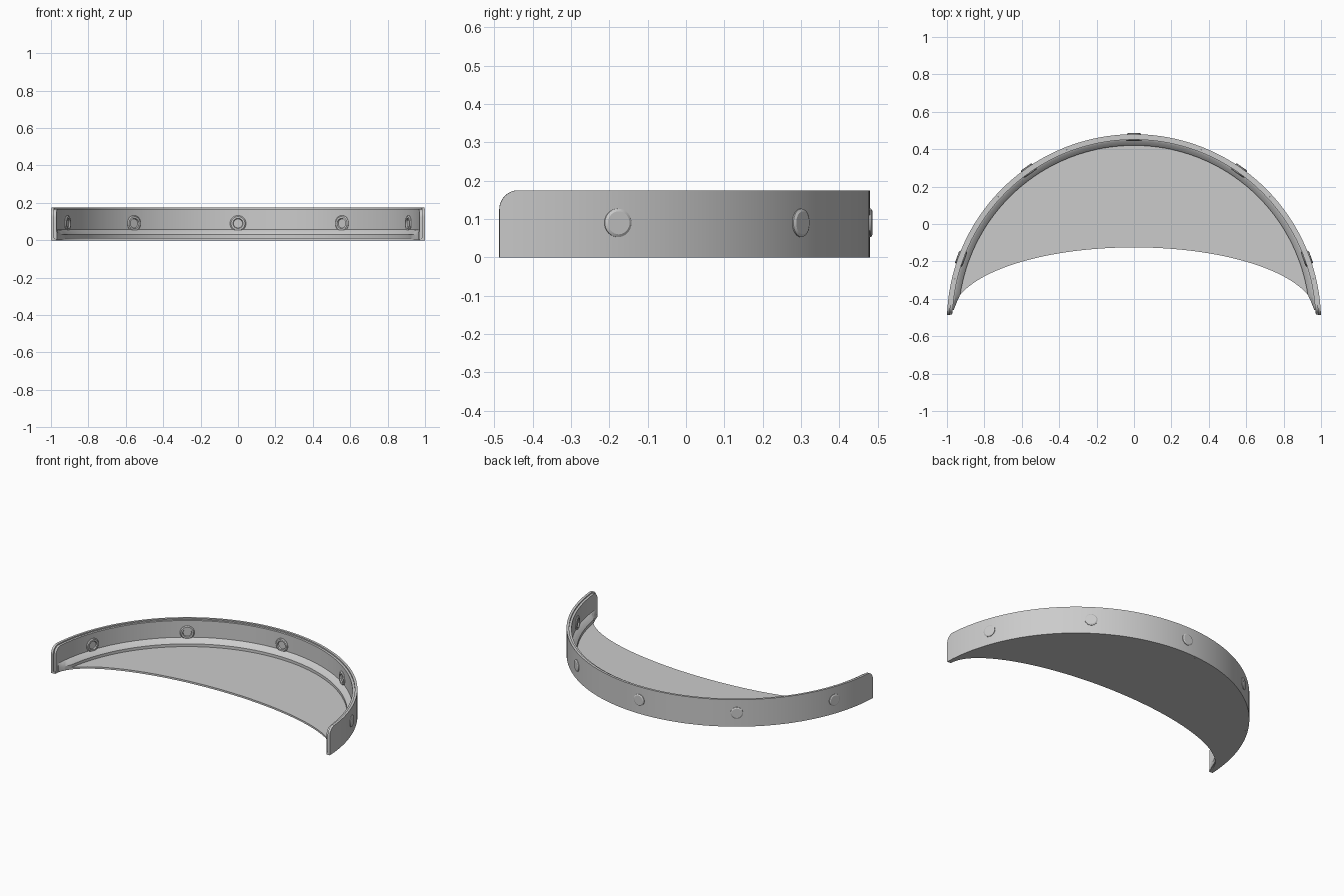
import bpy
import bmesh
from math import sin, cos, pi, radians, sqrt
from mathutils import Vector

if "Cube" in bpy.data.objects:
    bpy.data.objects.remove(bpy.data.objects["Cube"])

CENTRE_Y = -0.52      # centre of the wall's arc
HEIGHT = 0.175
END = radians(1.9)    # angle where the wall ends

grey = bpy.data.materials.new("plain grey")
grey.diffuse_color = (0.6, 0.6, 0.6, 1)
grey.use_nodes = True
grey.node_tree.nodes["Principled BSDF"].inputs["Base Color"].default_value = (0.6, 0.6, 0.6, 1)


def polar(r, a, z):
    return Vector((r * cos(a), CENTRE_Y + r * sin(a), z))


def loft(name, sections):
    """Skin closed sections with equal point counts and cap both ends."""
    bm = bmesh.new()
    rings = [[bm.verts.new(p) for p in s] for s in sections]
    n = len(rings[0])
    for a, b in zip(rings, rings[1:]):
        for i in range(n):
            j = (i + 1) % n
            bm.faces.new((a[i], a[j], b[j], b[i]))
    bm.faces.new(rings[0])
    bm.faces.new(rings[-1])
    bmesh.ops.recalc_face_normals(bm, faces=bm.faces)
    mesh = bpy.data.meshes.new(name)
    bm.to_mesh(mesh)
    bm.free()
    mesh.materials.append(grey)
    obj = bpy.data.objects.new(name, mesh)
    bpy.context.collection.objects.link(obj)
    bpy.ops.object.select_all(action='DESELECT')
    obj.select_set(True)
    bpy.context.view_layer.objects.active = obj
    bpy.ops.object.shade_smooth_by_angle(angle=radians(28))
    return obj


def stations(start, corner=0.05):
    """Angles along the arc, closely spaced around the rounded ends."""
    near = [start + corner * (1 - cos(i * pi / 16)) for i in range(9)]
    first = near[-1]
    middle = [first + (pi - 2 * first) * i / 80 for i in range(1, 80)]
    return near + middle + [pi - a for a in reversed(near)]


def band(name, inner, outer, start, top, bottom, corner):
    """Curved wall whose upper end corners are rounded."""
    sections = []
    for a in stations(start, corner):
        s = min(a, pi - a) - start
        d = max(0, corner - s)
        h = top - corner + sqrt(max(0, corner ** 2 - d ** 2))
        sections.append([polar(r, a, z) for r, z in
                         ((outer, bottom), (outer, h), (inner, h), (inner, bottom))])
    return loft(name, sections)


# Outer wall and the slightly lower lining inside it
band("outer_wall", 0.985, 1.0, END, HEIGHT, 0, 0.05)
band("inner_lining", 0.971, 0.985, END + 0.01, HEIGHT - 0.008, 0.005, 0.045)

# Sloped ledge at the foot of the wall, narrowing at both ends
sections = []
for a in stations(radians(3.5), 0.09):
    taper = min(1, (min(a, pi - a) - radians(3.5)) / 0.09)
    w = 0.006 + 0.026 * taper
    r = 0.972
    sections.append([polar(r, a, 0.005), polar(r, a, 0.059), polar(r - 0.3 * w, a, 0.055),
                     polar(r - w, a, 0.03), polar(r - w, a, 0.005)])
loft("foot_ledge", sections)

# Crescent floor with an elliptical front edge
sections = []
for i in range(97):
    t = i / 96
    a = END + (pi - 2 * END) * t
    e = pi * t
    x, y = 0.972 * cos(e), -0.484 + 0.359 * sin(e)
    outer = polar(0.985, a, 0)
    sections.append([outer, outer + Vector((0, 0, 0.012)),
                     Vector((x, y, 0.012)), Vector((x, y, 0))])
loft("floor", sections)

# Rivets through the wall: a domed head outside, a ringed collar inside
RIVET = ((0.03, 1.007), (0.037, 1.003), (0.037, 0.98), (0.043, 0.975), (0.043, 0.968),
         (0.037, 0.963), (0.027, 0.963), (0.024, 0.97))
for k in range(5):
    a = radians(20 + 35 * k)
    side = Vector((-sin(a), cos(a), 0))
    up = Vector((0, 0, 1))
    rings = []
    for radius, depth in RIVET:
        c = polar(depth, a, 0.09)
        rings.append([c + radius * (cos(v) * side + sin(v) * up)
                      for v in (2 * pi * i / 32 for i in range(32))])
    loft("rivet_%d" % (k + 1), rings)
